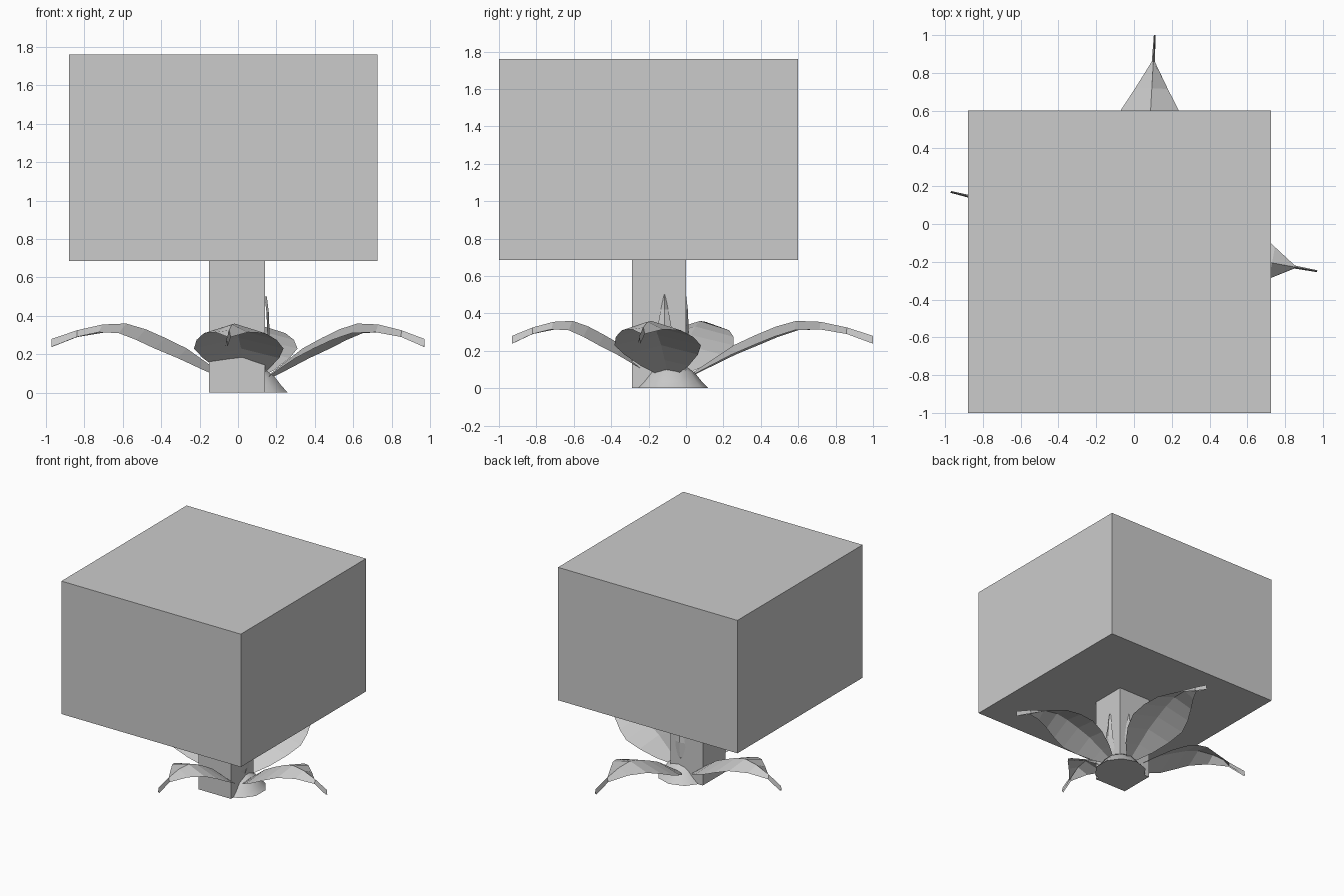
import bpy, bmesh
from mathutils import Vector

if "Cube" in bpy.data.objects:
    bpy.data.objects.remove(bpy.data.objects["Cube"])

CENTRE = Vector((0.05, -0.08, 0))


def make_object(name, bm):
    bmesh.ops.recalc_face_normals(bm, faces=bm.faces)
    mesh = bpy.data.meshes.new(name)
    bm.to_mesh(mesh)
    bm.free()
    ob = bpy.data.objects.new(name, mesh)
    bpy.context.collection.objects.link(ob)
    return ob


def box(name, lo, hi):
    bm = bmesh.new()
    bmesh.ops.create_cube(bm, size=1)
    for v in bm.verts:
        v.co = [(a + b) / 2 + c * (b - a) for a, b, c in zip(lo, hi, v.co)]
    make_object(name, bm)


def ridged_strip(name, stations, across):
    """Strip folded along a raised midrib; stations are (midrib, half width, edge offset)."""
    bm = bmesh.new()
    rows = []
    for rib, half, offset in stations:
        rows.append([bm.verts.new(p) for p in
                     (rib - across * half + offset, rib, rib + across * half + offset)])
    for a, b in zip(rows, rows[1:]):
        for i in range(2):
            bm.faces.new((a[i], a[i + 1], b[i + 1], b[i]))
    make_object(name, bm)


# Block canopy and square trunk
box("canopy_block", (-0.88, -1.0, 0.685), (0.725, 0.6, 1.76))
box("trunk_block", (-0.15, -0.29, 0.0), (0.14, 0.0, 0.685))

# Arching leaves: fraction of length, midrib height, half width, edge drop
LEAF = [(0.09, 0.07, 0.03, 0.01), (0.20, 0.15, 0.13, 0.03), (0.31, 0.23, 0.20, 0.05),
        (0.42, 0.285, 0.235, 0.055), (0.52, 0.33, 0.21, 0.055), (0.62, 0.36, 0.16, 0.05),
        (0.74, 0.355, 0.085, 0.04), (0.87, 0.325, 0.008, 0.035), (1.0, 0.28, 0.005, 0.042)]
TIPS = {"right": (0.97, -0.25), "back": (0.11, 1.0),
        "left": (-0.97, 0.17), "front": (-0.06, -0.93)}
for side, tip in TIPS.items():
    reach = Vector((*tip, 0)) - CENTRE
    across = Vector((-reach.y, reach.x, 0)).normalized()
    ridged_strip(side + "_leaf",
                 [(CENTRE + reach * t + Vector((0, 0, z)), w, Vector((0, 0, -d)))
                  for t, z, w, d in LEAF], across)

# Young upright leaves beside the trunk: outward distance, height, half width
SHOOT = [(0.07, 0.06, 0.02), (0.105, 0.18, 0.05), (0.115, 0.30, 0.042),
         (0.11, 0.42, 0.02), (0.10, 0.50, 0.003)]
for side, foot, out in (("right", (0.05, -0.115, 0), Vector((1, 0, 0))),
                        ("back", (0.05, -0.1, 0), Vector((0, 1, 0)))):
    across = Vector((-out.y, out.x, 0))
    ridged_strip(side + "_shoot",
                 [(Vector(foot) + out * r + Vector((0, 0, z)), w, out * -0.012)
                  for r, z, w in SHOOT], across)

# Flared smooth root base
bm = bmesh.new()
rings = []
for r, z in ((0.2, 0.0), (0.165, 0.035), (0.125, 0.085), (0.06, 0.13)):
    ret = bmesh.ops.create_circle(bm, segments=10, radius=r)
    for v in ret["verts"]:
        v.co += Vector((0.07, -0.08, z))
    rings.append(ret["verts"])
for a, b in zip(rings, rings[1:]):
    for i in range(10):
        j = (i + 1) % 10
        bm.faces.new((a[i], a[j], b[j], b[i]))
bm.faces.new(rings[0])
bm.faces.new(rings[-1])
base = make_object("root_base", bm)
bpy.context.view_layer.objects.active = base
base.select_set(True)
bpy.ops.object.shade_smooth_by_angle(angle=0.9)
